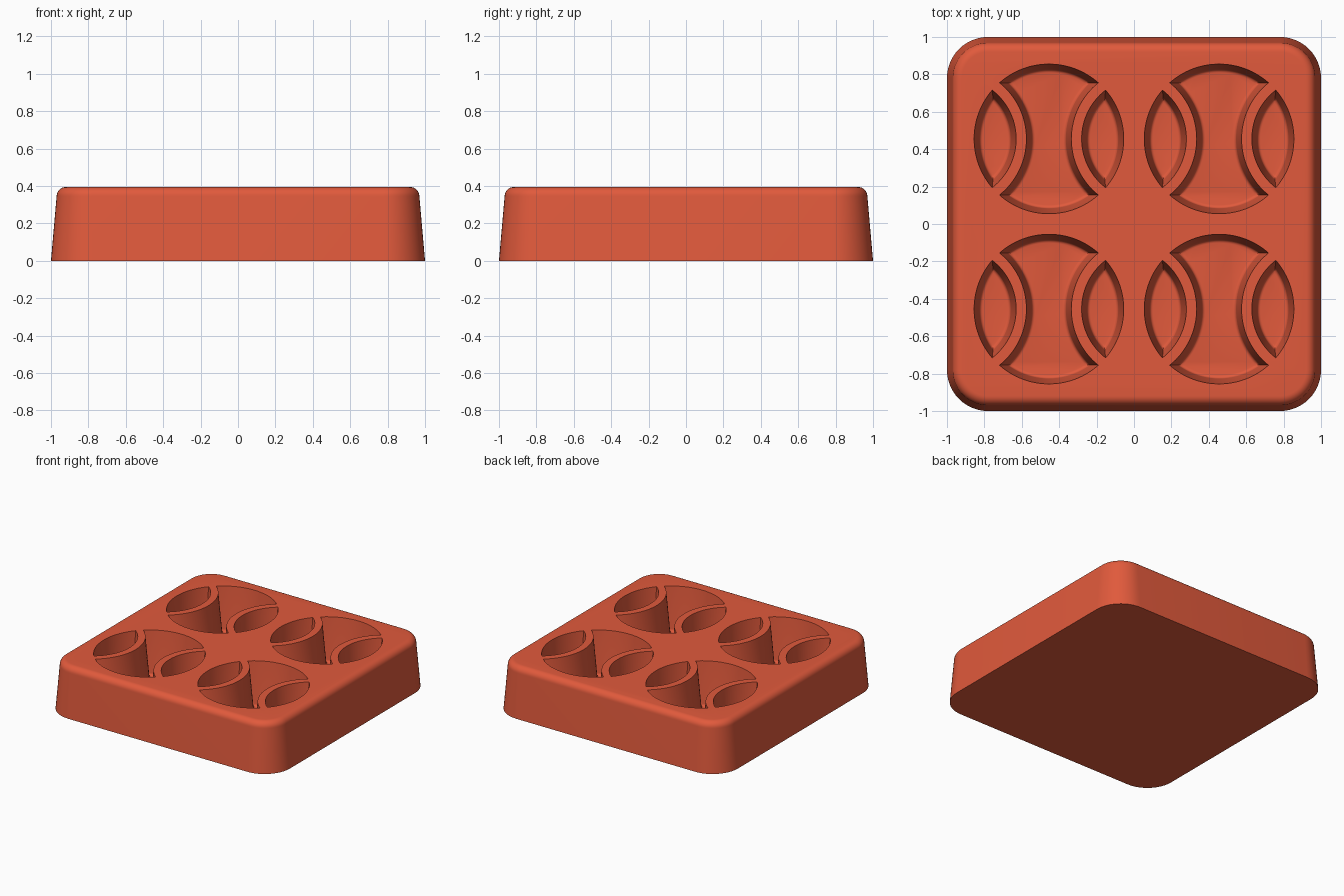
import bpy, bmesh
from math import sin, cos, tan, pi, atan2, sqrt, radians

HEIGHT, FLOOR = 0.395, 0.05
DRAFT = tan(radians(5))
BALL_R, SEAM_X = 0.40, 0.505        # cavity circle, offset of the rib arc centres
LENS_R, RIB_R = 0.33, 0.385         # inner and outer radius of each curved rib
PITCH = 0.455

cube = bpy.data.objects.get("Cube")
if cube:
    bpy.data.objects.remove(cube, do_unlink=True)

clay = bpy.data.materials.new("terracotta red")
clay.use_nodes = True
colour = (0.753, 0.102, 0.045, 1)
clay.diffuse_color = colour
clay.node_tree.nodes["Principled BSDF"].inputs["Base Color"].default_value = colour


def loft(bm, loops):
    """Skin a stack of (outline, z) loops, bottom to top, and cap both ends."""
    rings = [[bm.verts.new((x, y, z)) for x, y in pts] for pts, z in loops]
    n = len(rings[0])
    for a, b in zip(rings, rings[1:]):
        for i in range(n):
            j = (i + 1) % n
            bm.faces.new((a[i], a[j], b[j], b[i]))
    bm.faces.new(rings[0][::-1])
    bm.faces.new(rings[-1])


def make_object(name, bm):
    bmesh.ops.recalc_face_normals(bm, faces=bm.faces)
    mesh = bpy.data.meshes.new(name)
    bm.to_mesh(mesh)
    bm.free()
    mesh.materials.append(clay)
    obj = bpy.data.objects.new(name, mesh)
    bpy.context.collection.objects.link(obj)
    return obj


def arc(cx, r, start, end, steps):
    return [(cx + r * cos(start + (end - start) * i / steps),
             r * sin(start + (end - start) * i / steps)) for i in range(steps)]


def crossing(ball, rib):
    """Upper point where the cavity circle meets the right rib circle."""
    x = (ball ** 2 - rib ** 2 + SEAM_X ** 2) / (2 * SEAM_X)
    return x, sqrt(ball ** 2 - x ** 2)


def centre_outline(inset):
    ball, rib = BALL_R - inset, RIB_R + inset
    x, y = crossing(ball, rib)
    a, b = atan2(y, x), atan2(y, x - SEAM_X)
    return (arc(0, ball, a, pi - a, 32) + arc(-SEAM_X, rib, pi - b, b - pi, 32)
            + arc(0, ball, pi + a, 2 * pi - a, 32)
            + arc(SEAM_X, rib, 2 * pi - b, b, 32))


def lens_outline(inset):
    ball, rib = BALL_R - inset, LENS_R - inset
    x, y = crossing(ball, rib)
    a, b = atan2(y, x), atan2(y, x - SEAM_X)
    return arc(0, ball, -a, a, 28) + arc(SEAM_X, rib, b, 2 * pi - b, 28)


def rounded_square(half, radius, steps=12):
    pts = []
    for q in range(4):
        sx, sy = ((1, 1), (-1, 1), (-1, -1), (1, -1))[q]
        for i in range(steps + 1):
            t = (q + i / steps) * pi / 2
            pts.append((sx * (half - radius) + radius * cos(t),
                        sy * (half - radius) + radius * sin(t)))
    return pts


# Tapered tray block with a rounded upper rim
EDGE = 0.05
block_loops = [(rounded_square(1, 0.22), 0)]
shoulder = HEIGHT - EDGE
for i in range(9):
    t = pi / 2 * i / 8
    inset = shoulder * DRAFT + EDGE * (1 - cos(t))
    block_loops.append((rounded_square(1 - inset, 0.22 - inset),
                        shoulder + EDGE * sin(t)))
bm = bmesh.new()
loft(bm, block_loops)
tray = make_object("mould_tray", bm)

# Cavity cutters: drafted walls, small fillet at the floor
FILLET = 0.02
levels = []
for i in range(5):
    t = pi / 2 * i / 4
    wall = (HEIGHT - FLOOR - FILLET) * DRAFT
    levels.append((wall + FILLET * (1 - sin(t)) * 0.9, FLOOR + FILLET * (1 - cos(t))))
levels.append((-0.05 * DRAFT, HEIGHT + 0.05))

bm = bmesh.new()
for cx in (-PITCH, PITCH):
    for cy in (-PITCH, PITCH):
        for outline, side in ((centre_outline, 1), (lens_outline, 1), (lens_outline, -1)):
            loft(bm, [([(cx + side * x, cy + y) for x, y in outline(d)], z)
                      for d, z in levels])
cutter = make_object("cavity_cutter", bm)
cutter.hide_render = True

# Cut the cavities and bake the result
mod = tray.modifiers.new("cavities", "BOOLEAN")
mod.operation = "DIFFERENCE"
mod.solver = "EXACT"
mod.object = cutter
bpy.ops.object.select_all(action="DESELECT")
bpy.context.view_layer.objects.active = tray
tray.select_set(True)
bpy.ops.object.modifier_apply(modifier=mod.name)
bpy.data.objects.remove(cutter, do_unlink=True)
bpy.ops.object.shade_smooth_by_angle(angle=radians(35))
